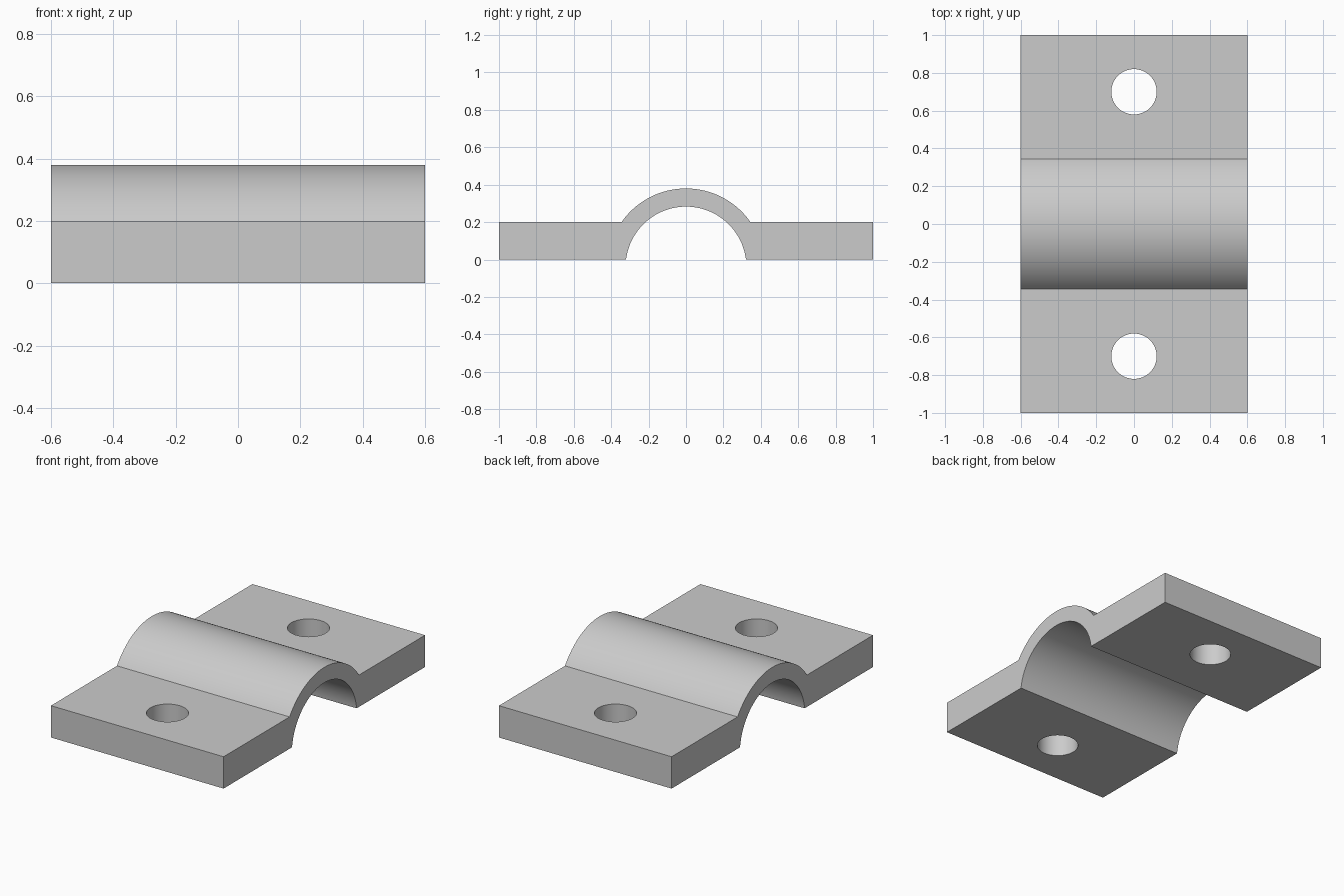
import bpy
import bmesh
from math import asin, cos, sin, radians, sqrt

if "Cube" in bpy.data.objects:
    bpy.data.objects.remove(bpy.data.objects["Cube"])

HALF_WIDTH, HALF_LENGTH, FLANGE = 0.6, 1.0, 0.2
ARC_Z, INNER_R, OUTER_R = -0.04, 0.323, 0.42
HOLE_Y, HOLE_R = 0.7, 0.12

grey = bpy.data.materials.new("plain grey")
grey.use_nodes = True
colour = (0.6, 0.6, 0.6, 1)
grey.diffuse_color = colour
grey.node_tree.nodes["Principled BSDF"].inputs["Base Color"].default_value = colour


def arc(radius, z_end, steps=64):
    """Points over the saddle from -y to +y, ending at height z_end."""
    start = asin((z_end - ARC_Z) / radius)
    sweep = radians(180) - 2 * start
    angles = [radians(180) - start - sweep * i / steps for i in range(steps + 1)]
    return [(radius * cos(a), ARC_Z + radius * sin(a)) for a in angles]


# Clamp side profile, extruded across the width
outline = [(-HALF_LENGTH, 0), (-HALF_LENGTH, FLANGE)]
outline += arc(OUTER_R, FLANGE)
outline += [(HALF_LENGTH, FLANGE), (HALF_LENGTH, 0)]
outline += reversed(arc(INNER_R, 0))

bm = bmesh.new()
profile = bm.faces.new([bm.verts.new((-HALF_WIDTH, y, z)) for y, z in outline])
extruded = bmesh.ops.extrude_face_region(bm, geom=[profile])
moved = [v for v in extruded["geom"] if isinstance(v, bmesh.types.BMVert)]
bmesh.ops.translate(bm, verts=moved, vec=(2 * HALF_WIDTH, 0, 0))
bmesh.ops.recalc_face_normals(bm, faces=bm.faces)
mesh = bpy.data.meshes.new("saddle_clamp")
bm.to_mesh(mesh)
bm.free()
mesh.materials.append(grey)
clamp = bpy.data.objects.new("saddle_clamp", mesh)
bpy.context.collection.objects.link(clamp)

# Bolt holes, one through each flange
for name, side in (("front", -1), ("back", 1)):
    bpy.ops.mesh.primitive_cylinder_add(
        vertices=64, radius=HOLE_R, depth=1, location=(0, side * HOLE_Y, 0))
    cutter = bpy.context.object
    cutter.name = name + "_hole_cutter"
    cutter.data.materials.append(grey)
    cutter.hide_render = True
    cutter.hide_set(True)
    hole = clamp.modifiers.new(name + "_hole", "BOOLEAN")
    hole.operation = "DIFFERENCE"
    hole.solver = "EXACT"
    hole.object = cutter

# Apply the cuts and drop the cutters
bpy.ops.object.select_all(action="DESELECT")
bpy.context.view_layer.objects.active = clamp
clamp.select_set(True)
for modifier in list(clamp.modifiers):
    cutter = modifier.object
    bpy.ops.object.modifier_apply(modifier=modifier.name)
    bpy.data.objects.remove(cutter)

# Smooth the arch and hole walls, keep the edges crisp
bpy.ops.object.shade_smooth_by_angle(angle=radians(30))
